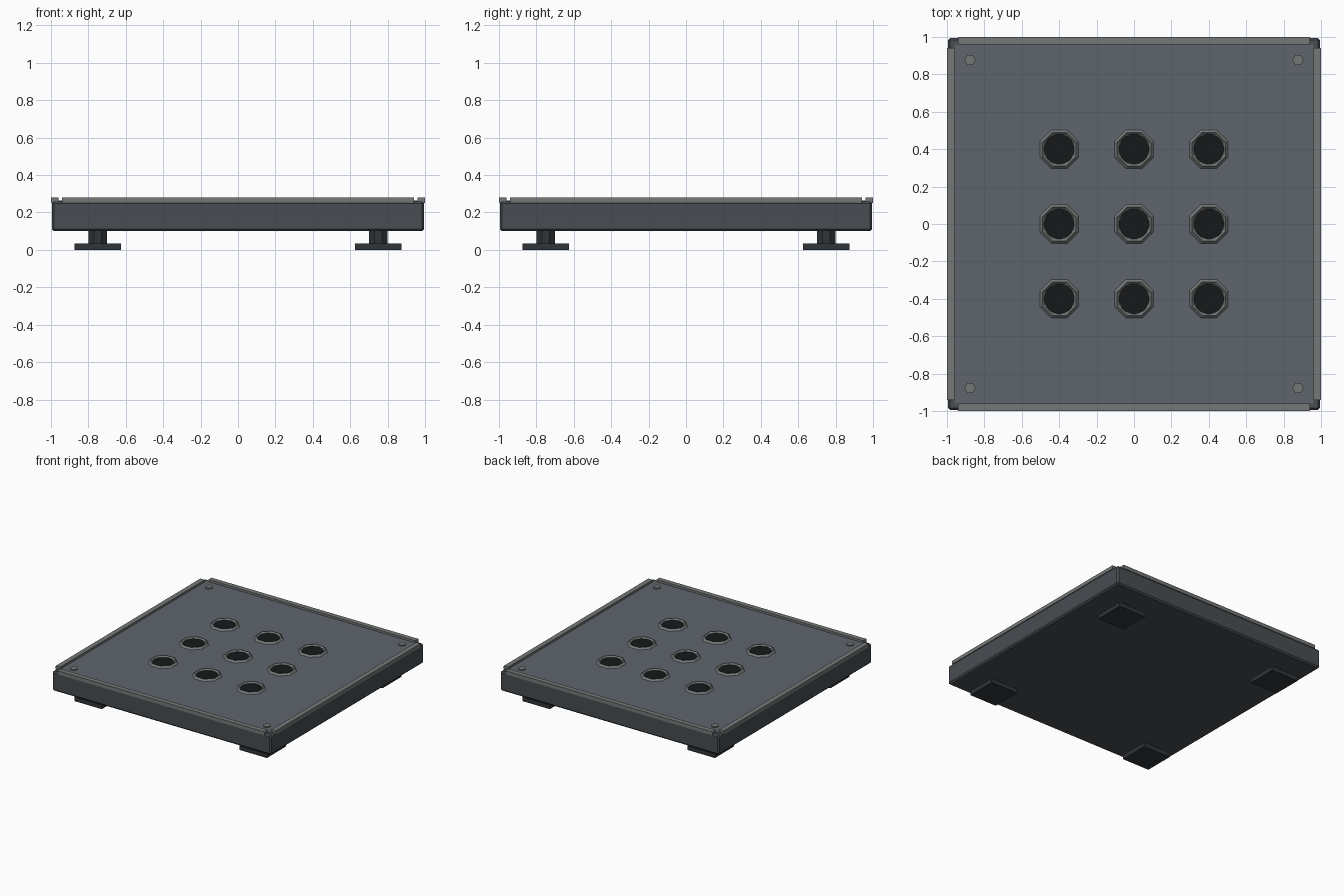
import bpy
from math import pi

if "Cube" in bpy.data.objects:
    bpy.data.objects.remove(bpy.data.objects["Cube"])


def paint(name, rgb):
    m = bpy.data.materials.new(name)
    m.diffuse_color = (*rgb, 1)
    m.use_nodes = True
    m.node_tree.nodes["Principled BSDF"].inputs["Base Color"].default_value = m.diffuse_color
    return m


STEEL = paint("blue_grey_steel", (0.11, 0.13, 0.15))
BODY = paint("dark_steel", (0.065, 0.075, 0.085))
TRIM = paint("trim_grey", (0.18, 0.19, 0.19))
BLACK = paint("black", (0.008, 0.009, 0.01))
FOOT = paint("foot_dark", (0.03, 0.035, 0.04))


def finish(name, mat):
    o = bpy.context.object
    o.name = name
    o.data.materials.append(mat)
    return o


def box(name, x, y, z0, z1, sx, sy, mat, bevel=0):
    bpy.ops.mesh.primitive_cube_add(size=1, location=(x, y, (z0 + z1) / 2))
    o = finish(name, mat)
    o.scale = (sx, sy, z1 - z0)
    bpy.ops.object.transform_apply(location=False, rotation=False, scale=True)
    if bevel:
        b = o.modifiers.new("bevel", 'BEVEL')
        b.width, b.segments = bevel, 1
    return o


def cyl(name, x, y, z0, z1, r, sides, mat, turn=0):
    bpy.ops.mesh.primitive_cylinder_add(vertices=sides, radius=r, depth=z1 - z0,
                                        location=(x, y, (z0 + z1) / 2), rotation=(0, 0, turn))
    return finish(name, mat)


# slab body and top plate
box("body", 0, 0, 0.10, 0.26, 1.99, 1.99, BODY, 0.012)
box("top_plate", 0, 0, 0.24, 0.263, 1.92, 1.92, STEEL)

# raised edge strips
for s in (-1, 1):
    box("edge_strip_y", 0, s * 0.98, 0.25, 0.28, 1.88, 0.04, TRIM)
    box("edge_strip_x", s * 0.98, 0, 0.25, 0.28, 0.04, 1.88, TRIM)

# grid of vents, each a dark disc in a thin collar
for x in (-0.4, 0, 0.4):
    for y in (-0.4, 0, 0.4):
        bpy.ops.mesh.primitive_torus_add(location=(x, y, 0.262), rotation=(0, 0, pi / 8),
                                         major_radius=0.097, minor_radius=0.016,
                                         major_segments=8, minor_segments=4)
        finish("vent_collar", TRIM)
        cyl("vent_disc", x, y, 0.24, 0.268, 0.085, 8, BLACK)

# corner bolts and feet
for sx in (-1, 1):
    for sy in (-1, 1):
        cyl("bolt", sx * 0.877, sy * 0.877, 0.25, 0.273, 0.03, 6, TRIM, pi / 2)
        cyl("foot_stem", sx * 0.75, sy * 0.75, 0.03, 0.11, 0.054, 8, FOOT, pi / 8)
        box("foot_pad", sx * 0.75, sy * 0.75, 0, 0.035, 0.25, 0.25, FOOT)
